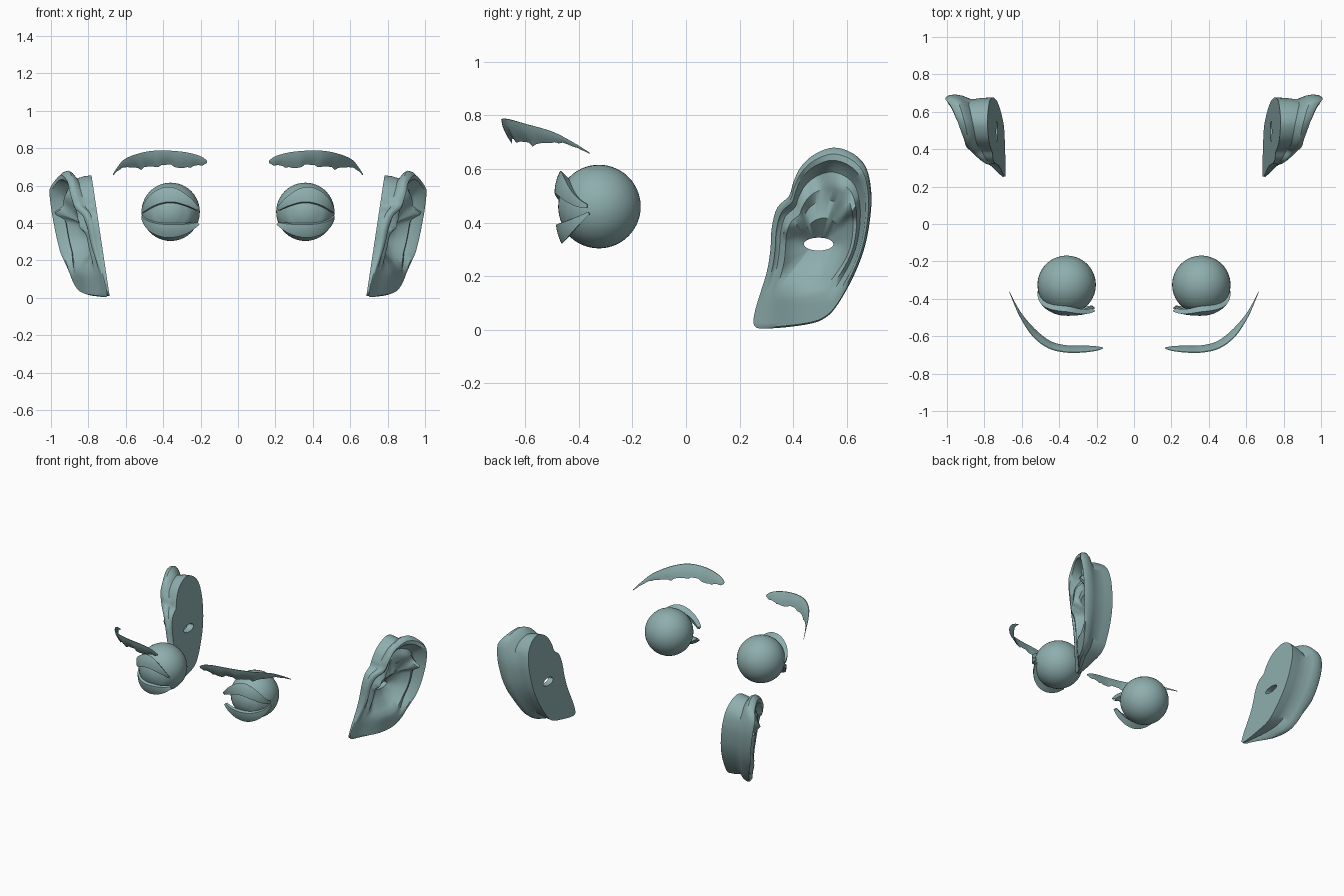
import bpy, bmesh, math, random
from mathutils import Vector

random.seed(4)
if "Cube" in bpy.data.objects:
    bpy.data.objects.remove(bpy.data.objects["Cube"], do_unlink=True)

clay = bpy.data.materials.new("grey_teal_clay")
clay.use_nodes = True
clay.diffuse_color = (0.27, 0.42, 0.42, 1)
clay.node_tree.nodes["Principled BSDF"].inputs["Base Color"].default_value = clay.diffuse_color


def finish(name, bm, angle=40):
    """Turn a left-hand part into a smooth, mirrored pair."""
    bmesh.ops.recalc_face_normals(bm, faces=bm.faces)
    mesh = bpy.data.meshes.new(name)
    bm.to_mesh(mesh)
    bm.free()
    mesh.materials.append(clay)
    ob = bpy.data.objects.new(name, mesh)
    bpy.context.collection.objects.link(ob)
    mirror = ob.modifiers.new("both_sides", 'MIRROR')
    mirror.use_mirror_merge = False
    bpy.ops.object.select_all(action='DESELECT')
    ob.select_set(True)
    bpy.context.view_layer.objects.active = ob
    bpy.ops.object.shade_smooth_by_angle(angle=math.radians(angle))


def loft(name, rings, loop=False, angle=40):
    """Skin closed rings; either join last to first or cap both ends."""
    bm = bmesh.new()
    rows = [[bm.verts.new(p) for p in ring] for ring in rings]
    n = len(rows[0])
    pairs = list(zip(rows, rows[1:])) + ([(rows[-1], rows[0])] if loop else [])
    for a, b in pairs:
        for i in range(n):
            j = (i + 1) % n
            bm.faces.new((a[i], a[j], b[j], b[i]))
    if not loop:
        bm.faces.new(rows[0])
        bm.faces.new(rows[-1])
    finish(name, bm, angle)


def spline(points, steps, closed=False):
    """Catmull-Rom curve through points of any dimension."""
    n = len(points)
    pick = (lambda i: points[i % n]) if closed else (lambda i: points[min(max(i, 0), n - 1)])
    out = []
    for i in range(n if closed else n - 1):
        p = [Vector(pick(i + k)) for k in (-1, 0, 1, 2)]
        for s in range(steps):
            t = s / steps
            out.append(p[1] + (p[2] - p[0]) * (t / 2)
                       + (p[0] * 2 - p[1] * 5 + p[2] * 4 - p[3]) * (t * t / 2)
                       + (p[1] * 3 - p[0] - p[2] * 3 + p[3]) * (t ** 3 / 2))
    if not closed:
        out.append(Vector(points[-1]))
    return out


def ramp(v, table):
    """Piecewise linear lookup."""
    for (a, fa), (b, fb) in zip(table, table[1:]):
        if v <= b:
            return fa + (fb - fa) * max(0, (v - a) / (b - a))
    return table[-1][1]


# Eyeballs, with a shallow iris step at the front
EYE = Vector((0.36, -0.325, 0.46))
R = 0.156
bm = bmesh.new()
bmesh.ops.create_uvsphere(bm, u_segments=40, v_segments=28, radius=R)
for v in bm.verts:
    x, y, z = v.co
    dent = 0.975 if z > R * 0.83 else 1
    v.co = EYE + Vector((x, -z, y)) * dent
finish("eyeballs", bm, 25)


# Eyelids: thick curved strips from the outer to the inner eye corner
def eyelid(name, edge, crease):
    rings = []
    steps, across = 28, 6
    for i in range(steps + 1):
        u = i / steps
        az = math.radians(74 - 121 * u)
        a, b = ramp(u, edge), ramp(u, crease)
        inner = 0.155 + 0.03 * max(0, (u - 0.6) / 0.4) ** 2
        flare = math.sin(math.pi * min(1, u / 1.2))
        ring = []
        for outer in (False, True):
            for j in range(across + 1):
                f = 1 - j / across if outer else j / across
                phi = math.radians(a + (b - a) * f)
                r = inner + (0.008 + flare * (0.011 + 0.022 * f) if outer else 0)
                ring.append(EYE + r * Vector((math.sin(az), -math.cos(az) * math.cos(phi),
                                              math.cos(az) * math.sin(phi))))
        rings.append(ring)
    loft(name, rings)


eyelid("upper_eyelids",
       spline([(0, -8), (0.3, 11), (0.6, 18), (0.85, 12), (1, 3)], 5),
       spline([(0, 12), (0.3, 36), (0.6, 43), (0.85, 28), (1, 9)], 5))
eyelid("lower_eyelids",
       spline([(0, -26), (0.3, -24), (0.6, -23), (0.85, -24), (1, -25)], 5),
       spline([(0, -40), (0.3, -44), (0.6, -45), (0.85, -39), (1, -29)], 5))

# Eyebrows: tilted thin strips with a ragged lower edge (x, y, top, bottom)
brow = spline([(0.165, -0.663, 0.733, 0.722), (0.2, -0.665, 0.757, 0.708),
               (0.27, -0.667, 0.777, 0.698), (0.36, -0.667, 0.787, 0.705),
               (0.45, -0.645, 0.786, 0.702), (0.53, -0.585, 0.768, 0.69),
               (0.6, -0.495, 0.74, 0.7), (0.64, -0.42, 0.7, 0.683),
               (0.667, -0.36, 0.662, 0.656)], 5)
rings = []
for i, s in enumerate(brow):
    a, b = brow[max(i - 1, 0)], brow[min(i + 1, len(brow) - 1)]
    out = Vector((b.y - a.y, a.x - b.x, 0)).normalized()
    height = s.z - s.w
    low = s.w + random.uniform(-0.1, 0.12) * height
    base = Vector((s.x, s.y, 0))
    ring = []
    for f, thick in ((0, 0), (0.3, 0.07), (0.7, 0.1), (1, 0.03), (1, -0.03), (0.6, -0.09), (0.3, -0.05)):
        push = height * ((f - 0.5) * 0.45 + thick)
        ring.append(base + out * push + Vector((0, 0, low + (s.z - low) * f)))
    rings.append(ring)
loft("eyebrows", rings, angle=30)

# Ears: outline in (y, z), lofted from a flat base over the rim into the bowl
outline = spline([(0.255, 0.015), (0.31, 0.005), (0.45, 0.02), (0.52, 0.045), (0.57, 0.1),
                  (0.63, 0.21), (0.67, 0.32), (0.69, 0.44), (0.69, 0.53), (0.67, 0.61),
                  (0.62, 0.66), (0.55, 0.68), (0.48, 0.655), (0.43, 0.61), (0.4, 0.55),
                  (0.385, 0.5), (0.34, 0.455), (0.32, 0.38), (0.315, 0.3), (0.3, 0.21),
                  (0.26, 0.08)], 4, closed=True)
CANAL = Vector((0.495, 0.32))


def ear_depth(y, z):
    d = ramp(y, [(0.255, 0.015), (0.32, 0.05), (0.41, 0.13), (0.57, 0.205), (0.69, 0.24)])
    return d * (1 - 0.25 * max(0, (z - 0.58) / 0.1))


def ear_ring(shrink, height, back=False):
    ring = []
    for p in outline:
        ray = p - CANAL
        ang = math.atan2(ray.y, ray.x)
        hole = CANAL + Vector((0.055 * math.cos(ang), 0.024 * math.sin(ang)))
        s = shrink * min(1, ear_depth(*p) / 0.2) if back else shrink
        y, z = p.lerp(hole, s)
        h = height
        if not back and shrink < 0.9:
            # the lobe stays full, the upper hollow is deeper
            lobe = min(1, max(0, (0.24 - z) / 0.12))
            h += (0.93 - h) * lobe
            h -= 0.35 * math.exp(-((y - 0.49) ** 2 + (z - 0.55) ** 2) / 0.003)
            # ridge running back from the front of the rim
            h += 0.25 * math.exp(-((z - 0.4 - 0.3 * (y - 0.45)) / 0.025) ** 2) * (0.3 < shrink)
        ring.append((0.685 + 0.15 * z + h * ear_depth(y, z), y, z))
    return ring


loft("ears", [ear_ring(0.1, 0, True), ear_ring(0.12, 0.25, True), ear_ring(0.17, 0.5, True),
              ear_ring(0.04, 0.68, True), ear_ring(0, 0.82, True), ear_ring(0.02, 0.95),
              ear_ring(0.07, 1.02), ear_ring(0.14, 0.98), ear_ring(0.19, 0.8),
              ear_ring(0.27, 0.68), ear_ring(0.36, 0.78), ear_ring(0.45, 0.78),
              ear_ring(0.58, 0.55), ear_ring(0.78, 0.36), ear_ring(1, 0.25),
              ear_ring(1, 0)], loop=True)
